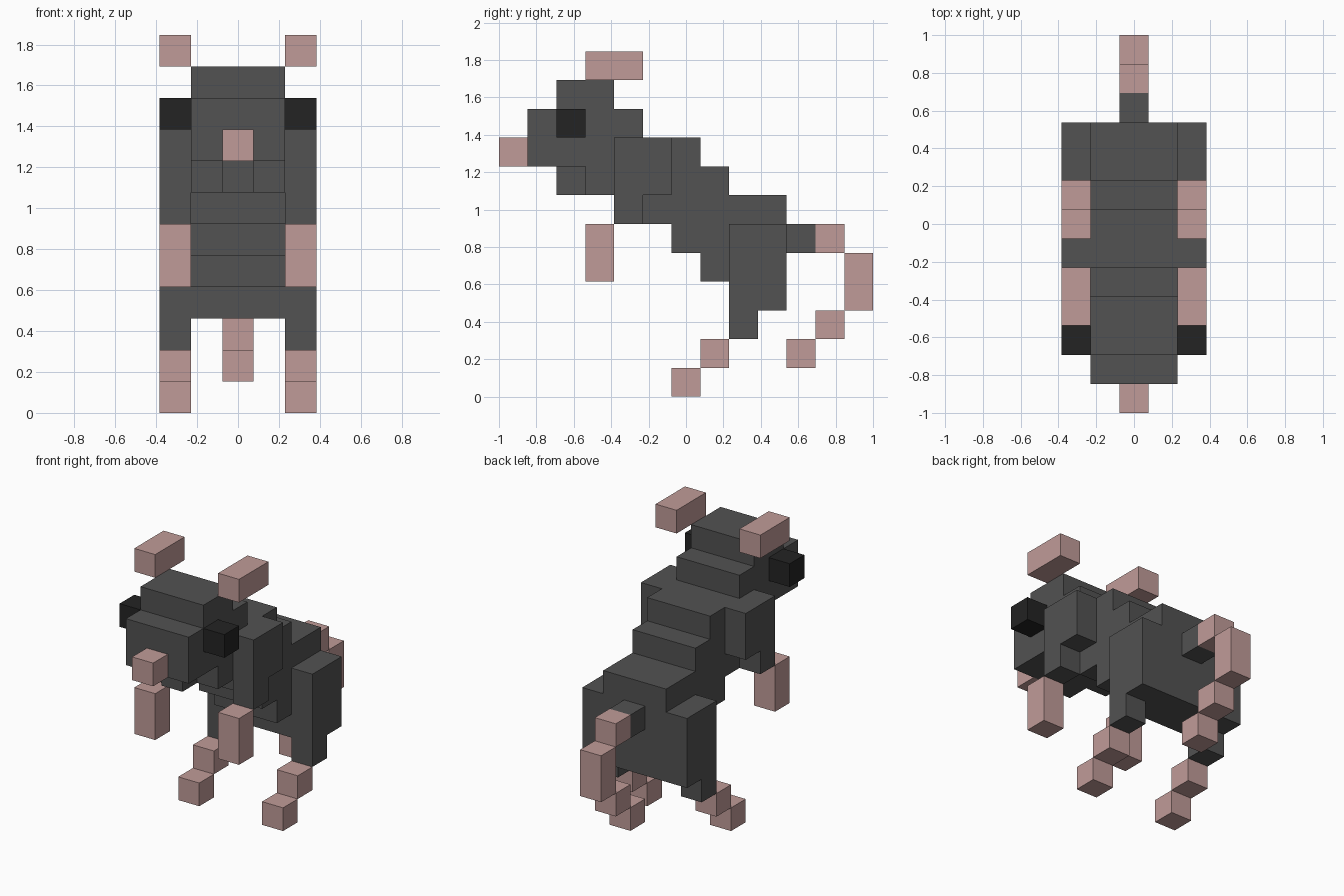
import bpy
import bmesh

cube = bpy.data.objects.get("Cube")
if cube:
    bpy.data.objects.remove(cube, do_unlink=True)

U = 2 / 13  # edge of one block


def material(name, rgb):
    m = bpy.data.materials.new(name)
    m.use_nodes = True
    color = (*rgb, 1)
    m.diffuse_color = color
    m.node_tree.nodes["Principled BSDF"].inputs["Base Color"].default_value = color
    return m


FUR = material("dark grey fur", (0.085, 0.085, 0.085))
PINK = material("dusty pink skin", (0.53, 0.33, 0.315))
BLACK = material("eye black", (0.017, 0.017, 0.017))


def slab(name, profile, x0, x1, mat):
    """Extrude a side profile of (y, z) block coordinates from x0 to x1."""
    bm = bmesh.new()
    face = bm.faces.new([bm.verts.new((x0 * U, y * U - 1, z * U)) for y, z in profile])
    ext = bmesh.ops.extrude_face_region(bm, geom=[face])
    verts = [g for g in ext["geom"] if isinstance(g, bmesh.types.BMVert)]
    bmesh.ops.translate(bm, verts=verts, vec=((x1 - x0) * U, 0, 0))
    bmesh.ops.recalc_face_normals(bm, faces=bm.faces)
    mesh = bpy.data.meshes.new(name)
    bm.to_mesh(mesh)
    bm.free()
    mesh.materials.append(mat)
    ob = bpy.data.objects.new(name, mesh)
    bpy.context.collection.objects.link(ob)


def rect(y0, y1, z0, z1):
    return [(y0, z0), (y1, z0), (y1, z1), (y0, z1)]


def centre(name, profile, mat, half=0.5):
    slab(name, profile, -half, half, mat)


def pair(name, profile, mat):
    slab("left_" + name, profile, 1.5, 2.5, mat)
    slab("right_" + name, profile, -2.5, -1.5, mat)


# Head and stepped torso, three blocks wide
centre("head", [(1, 8), (3, 8), (3, 7), (5, 7), (5, 10), (4, 10),
                (4, 11), (2, 11), (2, 10), (1, 10)], FUR, 1.5)
centre("torso", [(5, 6), (6, 6), (6, 5), (7, 5), (7, 4), (8, 4), (8, 3), (10, 3),
                 (10, 7), (8, 7), (8, 8), (7, 8), (7, 9), (5, 9)], FUR, 1.5)

# Face
centre("jaw", rect(2, 3, 7, 8), FUR)
centre("nose", rect(0, 1, 8, 9), PINK)
pair("eye", rect(2, 3, 9, 10), BLACK)
pair("ear", rect(3, 5, 11, 12), PINK)

# Front limbs
pair("shoulder", [(4, 6), (5, 6), (5, 7), (6, 7), (6, 9), (4, 9)], FUR)
pair("front_paw", rect(3, 4, 4, 6), PINK)

# Hind limbs
pair("haunch", [(8, 2), (9, 2), (9, 3), (10, 3), (10, 6), (8, 6)], FUR)
pair("hind_ankle", rect(7, 8, 1, 2), PINK)
pair("hind_foot", rect(6, 7, 0, 1), PINK)

# Curled tail
centre("tail_base", rect(10, 11, 5, 6), FUR)
centre("tail_upper", rect(11, 12, 5, 6), PINK)
centre("tail_back", rect(12, 13, 3, 5), PINK)
centre("tail_lower", rect(11, 12, 2, 3), PINK)
centre("tail_tip", rect(10, 11, 1, 2), PINK)
